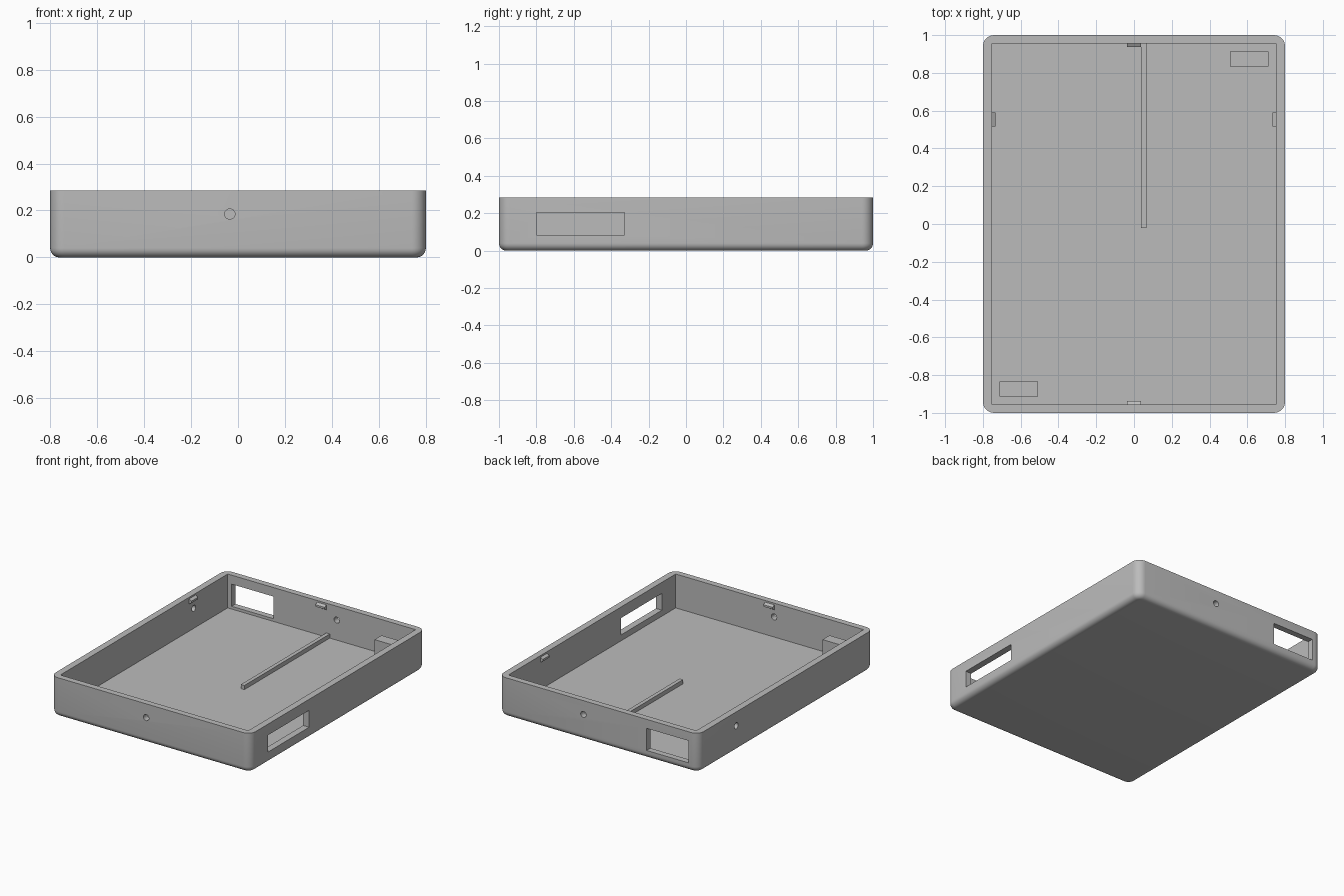
import bpy, bmesh, math
from mathutils import Matrix, Vector

if "Cube" in bpy.data.objects:
    bpy.data.objects.remove(bpy.data.objects["Cube"], do_unlink=True)

GREY = (0.5, 0.5, 0.5, 1)
mat = bpy.data.materials.new("plain grey")
mat.use_nodes = True
mat.diffuse_color = GREY
mat.node_tree.nodes["Principled BSDF"].inputs["Base Color"].default_value = GREY

HX, HY, H = 0.8, 1.0, 0.285      # outer half sizes and height
IX, IY, FLOOR = 0.752, 0.956, 0.04  # inner half sizes and floor level


def make(name, bm):
    bmesh.ops.recalc_face_normals(bm, faces=bm.faces)
    mesh = bpy.data.meshes.new(name)
    bm.to_mesh(mesh)
    bm.free()
    mesh.materials.append(mat)
    obj = bpy.data.objects.new(name, mesh)
    bpy.context.collection.objects.link(obj)
    return obj


def box_mesh(lo, hi):
    bm = bmesh.new()
    lo, hi = Vector(lo), Vector(hi)
    bmesh.ops.create_cube(bm, size=1, matrix=Matrix.Translation((lo + hi) / 2)
                          @ Matrix.Diagonal((*(hi - lo), 1)))
    return bm


def box(name, lo, hi):
    return make(name, box_mesh(lo, hi))


def hole(name, centre, axis):
    bm = bmesh.new()
    turn = Matrix.Rotation(math.pi / 2, 4, axis)
    bmesh.ops.create_cone(bm, cap_ends=True, segments=24, radius1=0.022, radius2=0.022,
                          depth=0.2, matrix=Matrix.Translation(centre) @ turn)
    return make(name, bm)


# Tray shell: rounded upright corners, then a rounded bottom rim
bm = box_mesh((-HX, -HY, 0), (HX, HY, H))
upright = [e for e in bm.edges if abs(e.verts[0].co.z - e.verts[1].co.z) > 0.1]
bmesh.ops.bevel(bm, geom=upright, offset=0.06, segments=8, profile=0.5, affect='EDGES')
bottom = [e for e in bm.edges if all(v.co.z < 0.001 for v in e.verts)]
bmesh.ops.bevel(bm, geom=bottom, offset=0.04, segments=6, profile=0.5, affect='EDGES')
tray = make("tray_shell", bm)

# Cavity, wall windows and round holes
cutters = [
    box("cavity_cutter", (-IX, -IY, FLOOR), (IX, IY, 0.5)),
    box("side_window_cutter", (0.7, -0.8, 0.083), (0.9, -0.33, 0.205)),
    box("back_window_cutter", (-0.72, 0.9, 0.06), (-0.385, 1.1, 0.22)),
    hole("front_hole_cutter", (-0.035, -0.98, 0.185), 'X'),
    hole("back_hole_cutter", (0.121, 0.98, 0.185), 'X'),
    hole("side_hole_cutter", (-0.78, 0.568, 0.185), 'Y'),
]
for cutter in cutters:
    mod = tray.modifiers.new(cutter.name, 'BOOLEAN')
    mod.operation = 'DIFFERENCE'
    mod.solver = 'EXACT'
    mod.object = cutter
bpy.context.view_layer.update()
cut = bpy.data.meshes.new_from_object(tray.evaluated_get(bpy.context.evaluated_depsgraph_get()))
tray.modifiers.clear()
tray.data = cut
for cutter in cutters:
    bpy.data.objects.remove(cutter, do_unlink=True)
bpy.ops.object.select_all(action='DESELECT')
tray.select_set(True)
bpy.context.view_layer.objects.active = tray
bpy.ops.object.shade_smooth_by_angle(angle=math.radians(30))

# Floor rib and the two corner posts
box("floor_rib", (0.037, -0.02, FLOOR - 0.005), (0.065, IY + 0.005, 0.07))
for side, name in ((1, "back_left_post"), (-1, "front_right_post")):
    cx, cy = 0.61 * side, 0.873 * side
    box(name, (cx - 0.101, cy - 0.04, FLOOR - 0.005), (cx + 0.101, cy + 0.04, 0.195))


# Snap ridges: a blunt wedge profile pointing inwards along +y, turned to each wall
def ridge(name, wall_point, angle):
    bm = bmesh.new()
    profile = ((-0.004, 0.237), (0, 0.237), (0.019, 0.248), (0.019, 0.262), (0, 0.273), (-0.004, 0.273))
    face = bm.faces.new([bm.verts.new((-0.037, y, z)) for y, z in profile])
    ext = bmesh.ops.extrude_face_region(bm, geom=[face])["geom"]
    bmesh.ops.translate(bm, vec=(0.074, 0, 0),
                        verts=[g for g in ext if isinstance(g, bmesh.types.BMVert)])
    bm.transform(Matrix.Translation(wall_point) @ Matrix.Rotation(math.radians(angle), 4, 'Z'))
    make(name, bm)


ridge("front_ridge", (0, -IY, 0), 0)
ridge("back_ridge", (0, IY, 0), 180)
ridge("left_ridge", (IX, 0.552, 0), 90)
ridge("right_ridge", (-IX, 0.552, 0), -90)
